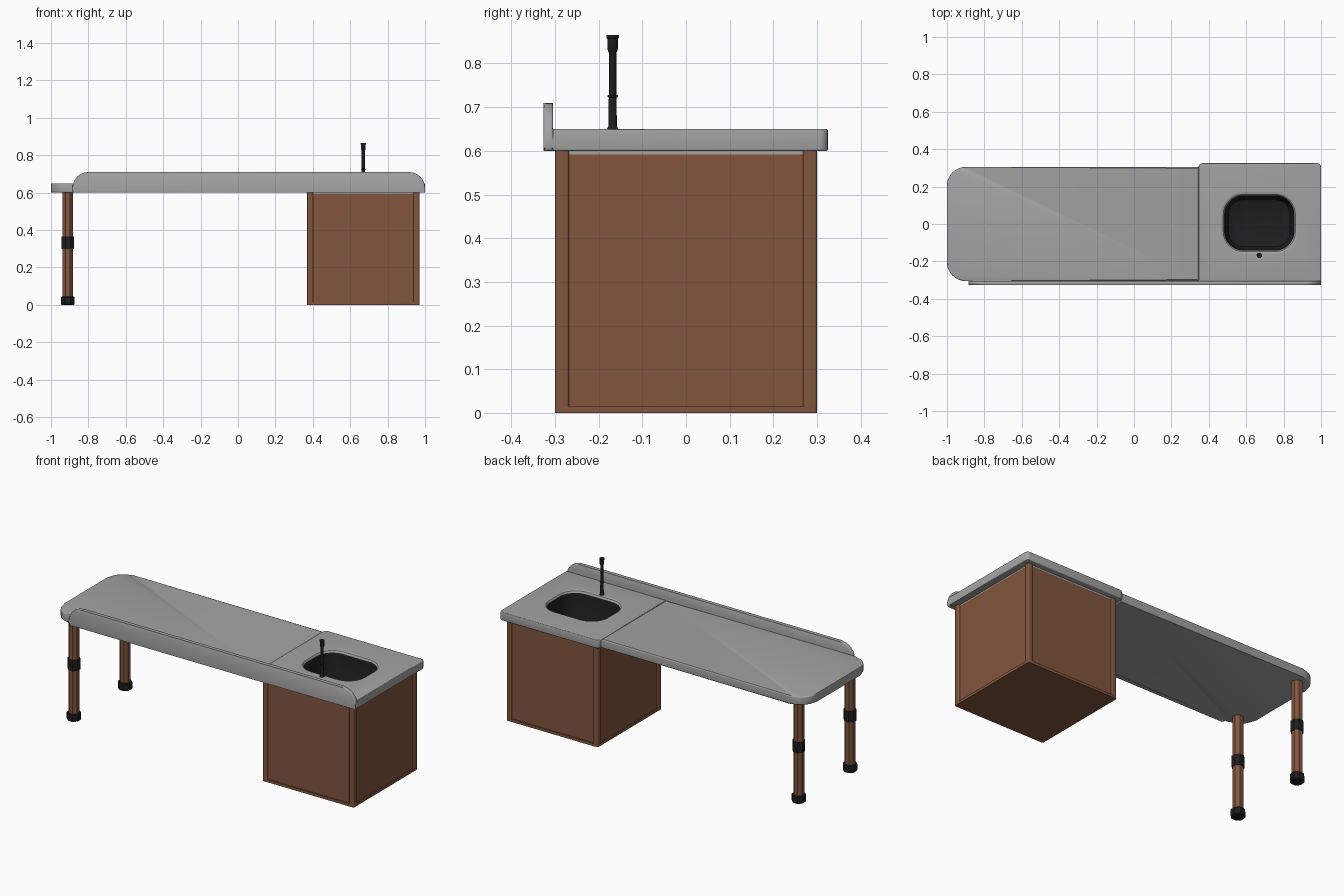
import bpy, bmesh, math
from mathutils import Matrix

old = bpy.data.objects.get("Cube")
if old:
    bpy.data.objects.remove(old, do_unlink=True)


def material(name, rgb):
    m = bpy.data.materials.new(name)
    m.use_nodes = True
    m.diffuse_color = (*rgb, 1)
    m.node_tree.nodes["Principled BSDF"].inputs["Base Color"].default_value = (*rgb, 1)
    return m


GREY = material("worktop grey", (0.37, 0.37, 0.37))
BROWN = material("wood brown", (0.22, 0.09, 0.047))
BLACK = material("black", (0.013, 0.013, 0.014))


def finish(name, bm, mats):
    mesh = bpy.data.meshes.new(name)
    bm.to_mesh(mesh)
    bm.free()
    obj = bpy.data.objects.new(name, mesh)
    bpy.context.collection.objects.link(obj)
    for m in mats:
        mesh.materials.append(m)
    return obj


def smooth(obj):
    bpy.ops.object.select_all(action='DESELECT')
    obj.select_set(True)
    bpy.context.view_layer.objects.active = obj
    bpy.ops.object.shade_smooth_by_angle(angle=math.radians(35))


def rounded(x0, x1, y0, y1, radii, seg=8):
    """Counter-clockwise outline; radii run from the lower-left corner."""
    corners = ((x0, y0, 1, 1), (x1, y0, -1, 1), (x1, y1, -1, -1), (x0, y1, 1, -1))
    pts = []
    for k, ((x, y, sx, sy), r) in enumerate(zip(corners, radii)):
        if r == 0:
            pts.append((x, y))
            continue
        for i in range(seg + 1):
            a = math.pi + (k + i / seg) * math.pi / 2
            pts.append((x + sx * r + r * math.cos(a), y + sy * r + r * math.sin(a)))
    return pts


def plate(name, pts, z0, z1, mat, bevel=0, cutter=None, matrix=None):
    """Extruded outline with softened rims and an optional cut-out."""
    bm = bmesh.new()
    low = [bm.verts.new((x, y, z0)) for x, y in pts]
    high = [bm.verts.new((x, y, z1)) for x, y in pts]
    caps = [bm.faces.new(low[::-1]), bm.faces.new(high)]
    for i in range(len(pts)):
        j = (i + 1) % len(pts)
        bm.faces.new((low[i], low[j], high[j], high[i]))
    if bevel:
        rims = [e for f in caps for e in f.edges]
        bmesh.ops.bevel(bm, geom=rims, offset=bevel, segments=3, profile=0.5, affect='EDGES')
    if matrix:
        bm.transform(matrix)
    obj = finish(name, bm, [mat])
    if cutter:
        mod = obj.modifiers.new("cutout", 'BOOLEAN')
        mod.object = cutter
        mod.operation = 'DIFFERENCE'
        mod.solver = 'EXACT'
        bpy.context.view_layer.objects.active = obj
        bpy.ops.object.modifier_apply(modifier=mod.name)
    smooth(obj)
    return obj


def lathe(name, profile, sides, x, y, mats, bands):
    """Turned part from (radius, height) pairs; bands gives a material per step."""
    bm = bmesh.new()
    rings = []
    for r, z in profile:
        angles = [(i + 0.5) * math.tau / sides for i in range(sides)]
        rings.append([bm.verts.new((x + r * math.cos(a), y + r * math.sin(a), z)) for a in angles])
    for a, b, band in zip(rings, rings[1:], bands):
        for i in range(sides):
            j = (i + 1) % sides
            bm.faces.new((a[i], a[j], b[j], b[i])).material_index = band
    bm.faces.new(rings[0][::-1]).material_index = bands[0]
    bm.faces.new(rings[-1]).material_index = bands[-1]
    smooth(finish(name, bm, mats))


# Sink opening
def bowl_outline(grow):
    return rounded(0.485 - grow, 0.855 + grow, -0.14 - grow, 0.15 + grow, [0.1 + grow] * 4)


cutter = plate("sink_cutter", bowl_outline(0.018), 0.5, 0.8, GREY)
cutter.hide_render = True

# Worktops
plate("long_worktop", rounded(-1, 0.345, -0.305, 0.305, (0.1, 0, 0, 0.1)),
      0.6, 0.65, GREY, 0.008)
plate("sink_worktop", rounded(0.345, 1, -0.305, 0.325, (0, 0, 0.02, 0.02), 4),
      0.6, 0.65, GREY, 0.004, cutter)
plate("sink_underlay", rounded(0.38, 0.96, -0.292, 0.292, (0, 0, 0, 0)),
      0.592, 0.6, GREY, 0, cutter)
bpy.data.objects.remove(cutter, do_unlink=True)

# Upright splash board along the front edge
plate("splash_board", rounded(-0.885, 1, 0.6, 0.71, (0.012, 0.006, 0.085, 0.085)),
      0.304, 0.326, GREY, 0.006, matrix=Matrix.Rotation(math.pi / 2, 4, 'X'))

# Sink bowl: grey lip, then black sides and floor
bm = bmesh.new()
steps = ((0.018, 0.65), (0.008, 0.647), (0.001, 0.638), (0, 0.625),
         (-0.008, 0.47), (-0.02, 0.445), (-0.045, 0.435))
rings = [[bm.verts.new((x, y, z)) for x, y in bowl_outline(g)] for g, z in steps]
for k, (a, b) in enumerate(zip(rings, rings[1:])):
    for i in range(len(a)):
        j = (i + 1) % len(a)
        bm.faces.new((a[i], a[j], b[j], b[i])).material_index = 0 if k < 2 else 1
bm.faces.new(rings[-1]).material_index = 1
smooth(finish("sink_bowl", bm, [GREY, BLACK]))

# Cabinet: open-topped core, plinth and corner posts
bm = bmesh.new()
bmesh.ops.create_cube(bm, size=1, matrix=Matrix.Translation((0.67, 0, 0.297))
                      @ Matrix.Diagonal((0.584, 0.584, 0.59, 1)))
bmesh.ops.delete(bm, geom=[f for f in bm.faces if f.normal.z > 0.5], context='FACES_ONLY')
finish("cabinet_core", bm, [BROWN])
plate("cabinet_plinth", rounded(0.37, 0.97, -0.3, 0.3, [0.006] * 4, 3), 0, 0.016, BROWN)
for sx, side in ((-1, "right"), (1, "left")):
    for sy, end in ((-1, "front"), (1, "back")):
        cx, cy = 0.67 + sx * 0.284, sy * 0.284
        plate(f"cabinet_post_{end}_{side}",
              rounded(cx - 0.016, cx + 0.016, cy - 0.016, cy + 0.016, [0.006] * 4, 3),
              0, 0.6, BROWN)

# Legs with black feet and collars
leg = ((0.036, 0), (0.04, 0.005), (0.04, 0.04), (0.036, 0.045), (0.031, 0.045),
       (0.031, 0.3), (0.035, 0.3), (0.035, 0.365), (0.031, 0.365), (0.031, 0.602))
for y, end in ((-0.24, "front"), (0.24, "back")):
    lathe(f"leg_{end}", leg, 8, -0.91, y, [BROWN, BLACK], (1, 1, 1, 1, 0, 1, 1, 1, 0))

# Tap
tap = ((0.014, 0.648), (0.01, 0.656), (0.009, 0.722), (0.012, 0.723), (0.012, 0.727),
       (0.009, 0.728), (0.009, 0.825), (0.012, 0.832), (0.012, 0.857), (0.0145, 0.858),
       (0.0145, 0.865))
lathe("tap", tap, 16, 0.67, -0.168, [BLACK], [0] * 10)
